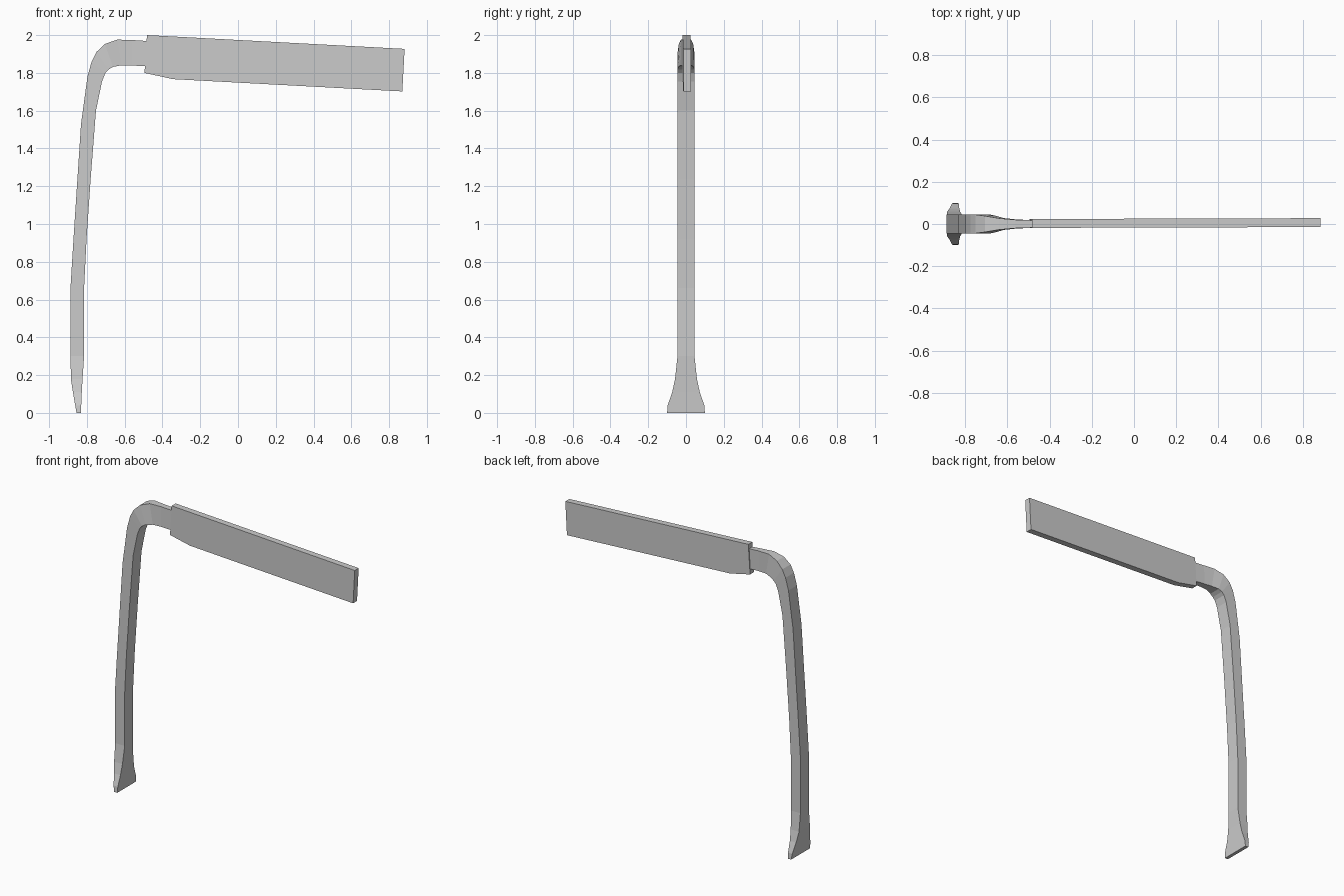
import bpy, bmesh


def finish(name, bm):
    bmesh.ops.recalc_face_normals(bm, faces=bm.faces)
    me = bpy.data.meshes.new(name)
    bm.to_mesh(me)
    bm.free()
    ob = bpy.data.objects.new(name, me)
    bpy.context.collection.objects.link(ob)
    return ob


def loft(name, rings):
    bm = bmesh.new()
    loops = [[bm.verts.new(p) for p in r] for r in rings]
    for a, b in zip(loops, loops[1:]):
        n = len(a)
        for i in range(n):
            j = (i + 1) % n
            bm.faces.new((a[i], a[j], b[j], b[i]))
    bm.faces.new(loops[0])
    bm.faces.new(loops[-1])
    return finish(name, bm)


# Bent bar: outer x, z, half width, then inner x, z, half width
stations = [
    (-.855, .00, .100, -.832, .00, .100),
    (-.862, .04, .097, -.830, .04, .097),
    (-.874, .11, .073, -.827, .11, .073),
    (-.885, .18, .058, -.823, .18, .058),
    (-.886, .30, .045, -.815, .30, .045),
    (-.887, .66, .045, -.815, .66, .045),
    (-.871, .92, .045, -.802, .92, .045),
    (-.850, 1.24, .045, -.780, 1.24, .045),
    (-.831, 1.53, .045, -.752, 1.60, .045),
    (-.797, 1.78, .045, -.720, 1.755, .045),
    (-.775, 1.86, .045, -.702, 1.80, .045),
    (-.750, 1.91, .044, -.685, 1.818, .045),
    (-.705, 1.953, .038, -.662, 1.832, .041),
    (-.640, 1.976, .027, -.617, 1.840, .028),
    (-.560, 1.974, .020, -.560, 1.839, .022),
    (-.470, 1.968, .017, -.470, 1.834, .017),
]
loft("bent_bar", [[(ox, -ow, oz), (ox, ow, oz), (ix, iw, iz), (ix, -iw, iz)]
                  for ox, oz, ow, ix, iz, iw in stations])

# Flat handle plate, very slightly skewed in y
outline = [(-.482, 2.0), (.882, 1.927), (.870, 1.702), (-.345, 1.767), (-.495, 1.80)]
loft("handle_plate", [[(x, .004 + .003 * x + s * .021, z) for x, z in outline]
                      for s in (-1, 1)])
